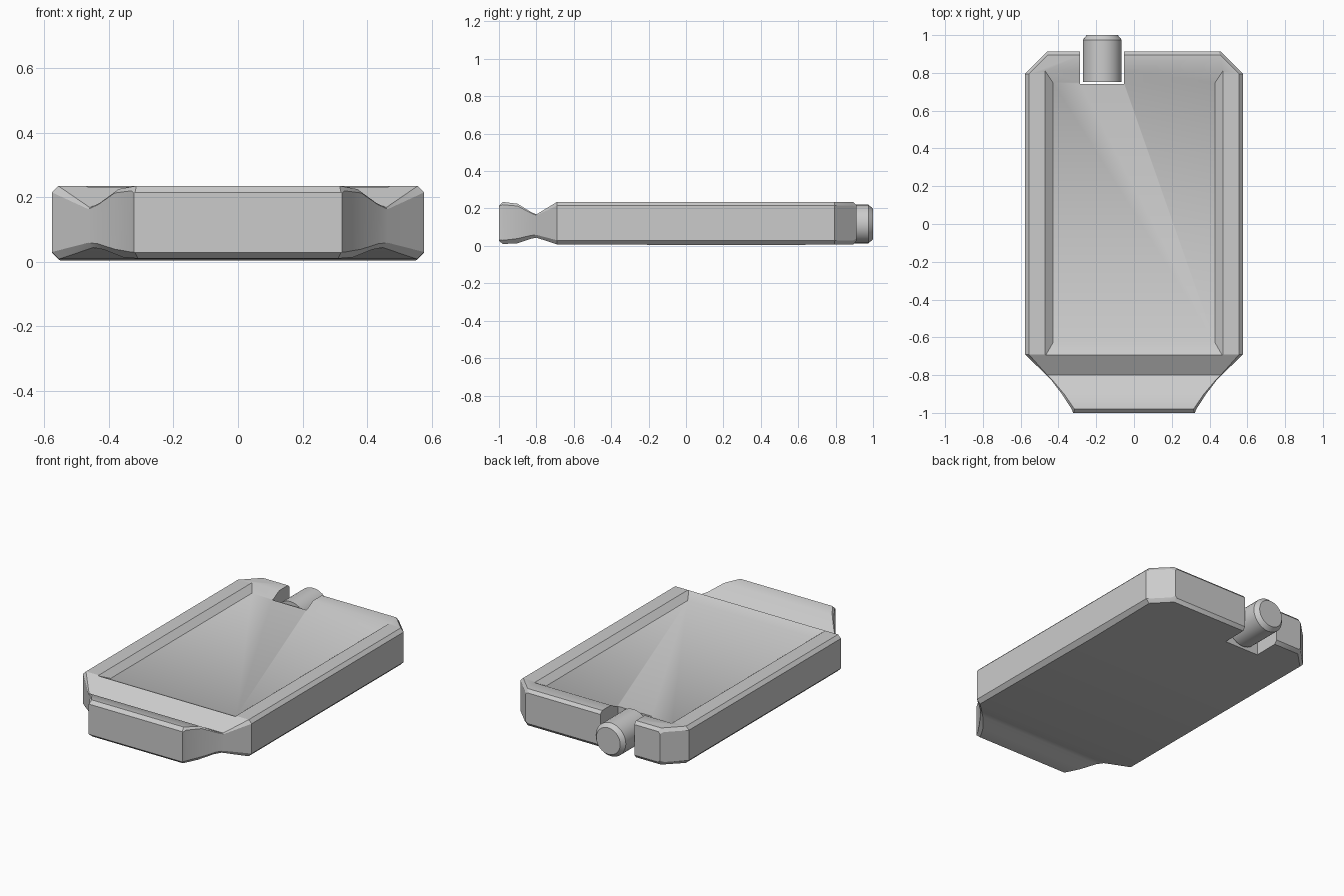
import bpy, bmesh, math

if "Cube" in bpy.data.objects:
    bpy.data.objects.remove(bpy.data.objects["Cube"])


def add_mesh(name, rings):
    """Closed solid lofted through equal-length rings of points."""
    bm = bmesh.new()
    loops = [[bm.verts.new(p) for p in ring] for ring in rings]
    for a, b in zip(loops, loops[1:]):
        for i in range(len(a)):
            j = (i + 1) % len(a)
            bm.faces.new((a[i], a[j], b[j], b[i]))
    bm.faces.new(loops[0])
    bm.faces.new(loops[-1])
    bmesh.ops.recalc_face_normals(bm, faces=bm.faces)
    mesh = bpy.data.meshes.new(name)
    bm.to_mesh(mesh)
    bm.free()
    ob = bpy.data.objects.new(name, mesh)
    bpy.context.collection.objects.link(ob)
    return ob


def section(y, w, lo, hi, cb, ct):
    """Slice of the case at depth y with bottom and top chamfers."""
    return [(-w + cb, y, lo), (w - cb, y, lo), (w, y, lo + cb), (w, y, hi - ct),
            (w - ct, y, hi), (-w + ct, y, hi), (-w, y, hi - ct), (-w, y, lo + cb)]


def rect(x0, x1, y0, y1, z):
    return [(x0, y0, z), (x1, y0, z), (x1, y1, z), (x0, y1, z)]


def cut(target, cutter):
    mod = target.modifiers.new(cutter.name, 'BOOLEAN')
    mod.operation = 'DIFFERENCE'
    mod.solver = 'EXACT'
    mod.object = cutter
    bpy.context.view_layer.objects.active = target
    bpy.ops.object.modifier_apply(modifier=mod.name)
    bpy.data.objects.remove(cutter)


# Case: flared front lip, pinched neck, then the long clipped-corner body
case = add_mesh("case", [section(*s) for s in (
    (-1.0, 0.322, 0.028, 0.215, 0.003, 0.003),
    (-0.98, 0.33, 0.01, 0.235, 0.02, 0.015),
    (-0.90, 0.382, 0.014, 0.225, 0.025, 0.012),
    (-0.83, 0.435, 0.038, 0.182, 0.018, 0.006),
    (-0.80, 0.464, 0.044, 0.168, 0.015, 0.005),
    (-0.69, 0.577, 0.008, 0.235, 0.022, 0.02),
    (0.3, 0.577, 0.004, 0.235, 0.026, 0.02),
    (0.795, 0.577, 0.007, 0.235, 0.022, 0.02),
    (0.895, 0.477, 0.008, 0.235, 0.022, 0.02),
    (0.912, 0.46, 0.028, 0.217, 0.012, 0.012))])

# Shallow sloped tray recess in the top
cut(case, add_mesh("tray_cutter", [
    rect(-0.43, 0.43, -0.63, 0.75, 0.203),
    rect(-0.47, 0.47, -0.70, 0.81, 0.235),
    rect(-0.475, 0.475, -0.705, 0.82, 0.30)]))

# Notch through the rear edge for the pin
cut(case, add_mesh("notch_cutter", [
    rect(-0.285, -0.053, 0.742, 1.1, -0.1),
    rect(-0.285, -0.053, 0.742, 1.1, 0.4)]))

# Round pin with a chamfered outer end
N = 32
pin = add_mesh("rear_pin", [
    [(-0.168 + r * math.cos(2 * math.pi * i / N), y,
      0.117 + r * math.sin(2 * math.pi * i / N)) for i in range(N)]
    for y, r in ((0.753, 0.103), (0.975, 0.103), (1.0, 0.082))])

# Soft shading with crisp edges
for ob in (case, pin):
    bpy.ops.object.select_all(action='DESELECT')
    ob.select_set(True)
    bpy.context.view_layer.objects.active = ob
    bpy.ops.object.shade_smooth_by_angle(angle=math.radians(30))
